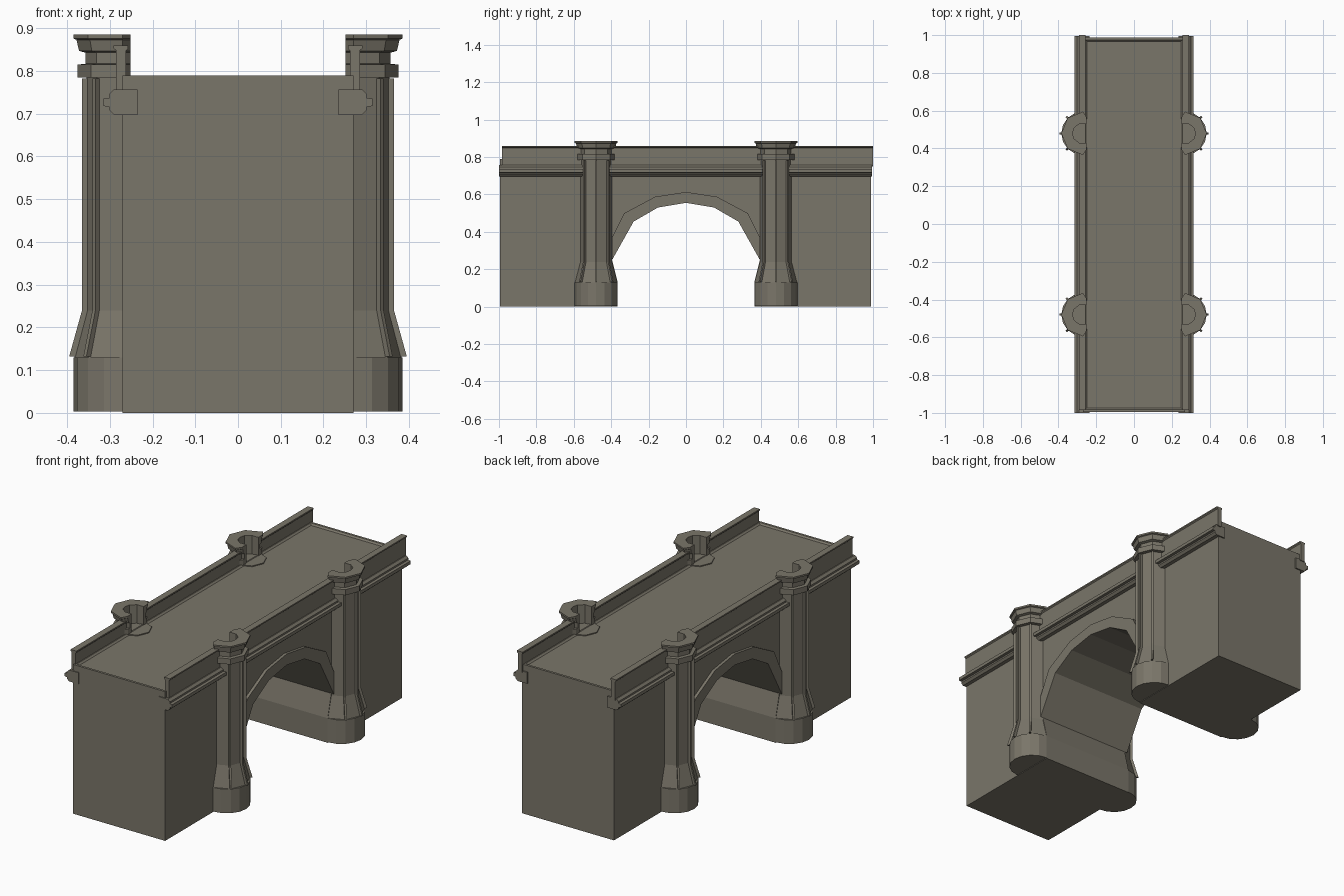
import bpy, bmesh, math

if "Cube" in bpy.data.objects:
    bpy.data.objects.remove(bpy.data.objects["Cube"])

stone = bpy.data.materials.new("weathered_stone")
stone.diffuse_color = (0.195, 0.180, 0.142, 1)
stone.use_nodes = True
stone.node_tree.nodes["Principled BSDF"].inputs["Base Color"].default_value = stone.diffuse_color


def make(name, bm):
    bmesh.ops.remove_doubles(bm, verts=bm.verts, dist=1e-5)
    bmesh.ops.recalc_face_normals(bm, faces=bm.faces)
    me = bpy.data.meshes.new(name)
    bm.to_mesh(me)
    bm.free()
    me.materials.append(stone)
    ob = bpy.data.objects.new(name, me)
    bpy.context.collection.objects.link(ob)
    return ob


def loft(bm, rings):
    """Skin equal-length rings of 3D points and close both ends."""
    vs = [[bm.verts.new(p) for p in r] for r in rings]
    n = len(vs[0])
    for a, b in zip(vs, vs[1:]):
        for i in range(n):
            j = (i + 1) % n
            bm.faces.new((a[i], a[j], b[j], b[i]))
    bm.faces.new(vs[0])
    bm.faces.new(vs[-1][::-1])


def ngon(cx, cy, r, z, n):
    return [(cx + r * math.cos(math.tau * i / n), cy + r * math.sin(math.tau * i / n), z)
            for i in range(n)]


# Main body with arched passage, cut from one side profile
arch_in = [(0.395, 0.25), (0.28, 0.455), (0.15, 0.53), (0, 0.555)]
arch_out = [(0.395, 0.37), (0.33, 0.50), (0.165, 0.588), (0, 0.613)]
half = [(0.365, 0), (0.365, 0.13)] + arch_in
opening = [(-y, z) for y, z in half] + half[-2::-1]
profile = [(-0.995, 0)] + opening + [(0.988, 0), (0.988, 0.79), (-0.995, 0.79)]
bm = bmesh.new()
loft(bm, [[(x, y, z) for y, z in profile] for x in (-0.27, 0.27)])
bmesh.ops.recalc_face_normals(bm, faces=bm.faces)
# Sunken roadway with a narrow kerb
deck = [f for f in bm.faces if f.normal.z > 0.9 and f.calc_center_median().z > 0.78]
bmesh.ops.inset_individual(bm, faces=deck, thickness=0.018, depth=0)
bmesh.ops.inset_individual(bm, faces=deck, thickness=0.012, depth=-0.008)
make("bridge_body", bm)

cornice = [(0.235, 0.697), (0.290, 0.697), (0.301, 0.708), (0.301, 0.716),
           (0.315, 0.718), (0.315, 0.735), (0.301, 0.737), (0.301, 0.746),
           (0.290, 0.757), (0.235, 0.757)]
parapet = [(0.262, 0.75), (0.285, 0.75), (0.285, 0.848), (0.291, 0.853),
           (0.291, 0.860), (0.257, 0.860), (0.257, 0.853), (0.262, 0.848)]
cx, PY = 0.27, 0.48

for side, s in (("left", -1), ("right", 1)):
    # String course along the wall
    bm = bmesh.new()
    loft(bm, [[(s * x, y, z) for x, z in cornice] for y in (-1.0, 0.995)])
    make("string_course_" + side, bm)

    # Parapet wall with coping, broken at the piers
    bm = bmesh.new()
    for y0, y1 in ((-0.985, -PY - 0.06), (-PY + 0.06, PY - 0.06), (PY + 0.06, 1.0)):
        loft(bm, [[(s * x, y, z) for x, z in parapet] for y in (y0, y1)])
    make("parapet_" + side, bm)

    # Voussoir ring around the arch
    bm = bmesh.new()
    for m in (-1, 1):
        for i in range(3):
            quad = [arch_in[i], arch_in[i + 1], arch_out[i + 1], arch_out[i]]
            loft(bm, [[(s * x, m * y, z) for y, z in quad] for x in (0.255, 0.285)])
    make("arch_ring_" + side, bm)

    for end, py in (("front", -PY), ("back", PY)):
        tag = "_%s_%s" % (end, side)
        # Rounded pier base
        bm = bmesh.new()
        loft(bm, [ngon(s * cx, py, 0.115, z, 16) for z in (0.003, 0.13)])
        make("pier_base" + tag, bm)

        # Octagonal shaft with flared foot
        bm = bmesh.new()
        loft(bm, [ngon(s * cx, py, r, z, 8)
                  for r, z in ((0.113, 0.13), (0.084, 0.24), (0.084, 0.787))])
        make("pier_shaft" + tag, bm)

        # Thin ribs on the shaft corners
        rib = [(0.06, 0.13), (0.125, 0.132), (0.095, 0.24), (0.095, 0.782), (0.06, 0.782)]
        bm = bmesh.new()
        for deg in (-45, 0, 45):
            c, d = math.cos(math.radians(deg)), math.sin(math.radians(deg))
            loft(bm, [[(s * (cx + r * c - t * d), py + r * d + t * c, z) for r, z in rib]
                      for t in (-0.005, 0.005)])
        make("pier_ribs" + tag, bm)

        # Moulded cap, open on the road side
        inner = [(0.252, 0.05), (0.29, 0.05), (0.318, 0.028), (0.325, 0),
                 (0.318, -0.028), (0.29, -0.05), (0.252, -0.05)]
        bm = bmesh.new()
        rings = []
        for r, z in ((0.105, 0.785), (0.105, 0.815), (0.087, 0.817), (0.087, 0.843),
                     (0.102, 0.847), (0.108, 0.873), (0.115, 0.876), (0.115, 0.885)):
            outer = [(0.252, -r * 0.75)] + [
                (cx + r * math.cos(math.radians(a)), r * math.sin(math.radians(a)))
                for a in (-90, -45, 0, 45, 90)] + [(0.252, r * 0.75)]
            rings.append([(s * x, py + y, z) for x, y in outer + inner])
        loft(bm, rings)
        make("pier_cap" + tag, bm)
